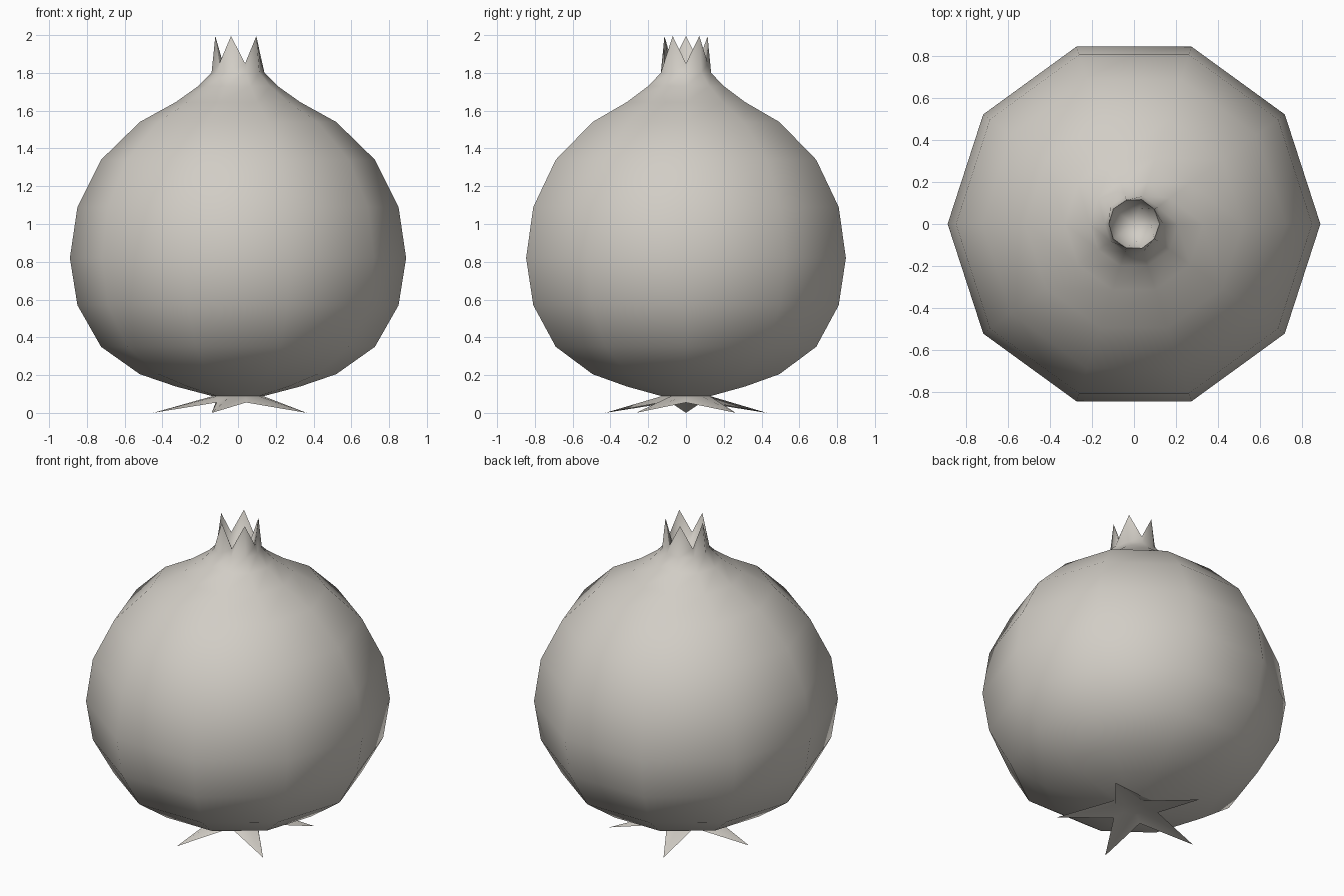
import bpy, bmesh, math

cube = bpy.data.objects.get("Cube")
if cube:
    bpy.data.objects.remove(cube)

SIDES = 10

skin = bpy.data.materials.new("warm_grey")
skin.use_nodes = True
COLOUR = (0.64, 0.61, 0.56, 1)
skin.diffuse_color = COLOUR
skin.node_tree.nodes["Principled BSDF"].inputs["Base Color"].default_value = COLOUR


def flat(r, z):
    """Ring with one radius and height all round."""
    return [(r, z)] * SIDES


def star(valley, tip):
    """Ring alternating between valleys and five points."""
    return [tip if i % 2 else valley for i in range(SIDES)]


def loft(name, rings, start=None, end=None, sharp=None):
    """Skin ten-sided rings, closing either end on a centre height."""
    bm = bmesh.new()
    loops = []
    for ring in rings:
        loop = []
        for i, (r, z) in enumerate(ring):
            a = 2 * math.pi * i / SIDES
            loop.append(bm.verts.new((r * math.cos(a), r * math.sin(a), z)))
        loops.append(loop)
    for low, high in zip(loops, loops[1:]):
        for i in range(SIDES):
            j = (i + 1) % SIDES
            bm.faces.new((low[i], low[j], high[j], high[i]))
    for z, loop, flip in ((start, loops[0], True), (end, loops[-1], False)):
        if z is None:
            continue
        centre = bm.verts.new((0, 0, z))
        for i in range(SIDES):
            tri = (loop[i], loop[(i + 1) % SIDES], centre)
            bm.faces.new(tri[::-1] if flip else tri)
    for face in bm.faces:
        face.smooth = True
    # Crease the rim between outer and inner surfaces
    if sharp is not None:
        rim = set(loops[sharp])
        for edge in bm.edges:
            if set(edge.verts) <= rim:
                edge.smooth = False
    mesh = bpy.data.meshes.new(name)
    bm.to_mesh(mesh)
    bm.free()
    mesh.materials.append(skin)
    obj = bpy.data.objects.new(name, mesh)
    bpy.context.collection.objects.link(obj)
    return obj


# Round fruit flowing into a pointed crown with a hollow cup inside
profile = [(0.14, 0.09), (0.33, 0.14), (0.52, 0.205), (0.725, 0.35),
           (0.85, 0.57), (0.89, 0.82), (0.85, 1.09), (0.725, 1.34),
           (0.52, 1.54), (0.33, 1.645), (0.21, 1.73), (0.14, 1.80)]
rings = [flat(r, z) for r, z in profile]
rings.append(star((0.122, 1.85), (0.12, 1.995)))
rings.append(flat(0.08, 1.80))
loft("fruit_and_crown", rings, start=0.085, end=1.78, sharp=len(profile))

# Five-pointed leaf star under the fruit, hollow beneath
loft("leaf_star", [flat(0.07, 0.075), star((0.14, 0.055), (0.45, 0.0)),
                   flat(0.13, 0.09)],
     start=0.08, end=0.092, sharp=1)
